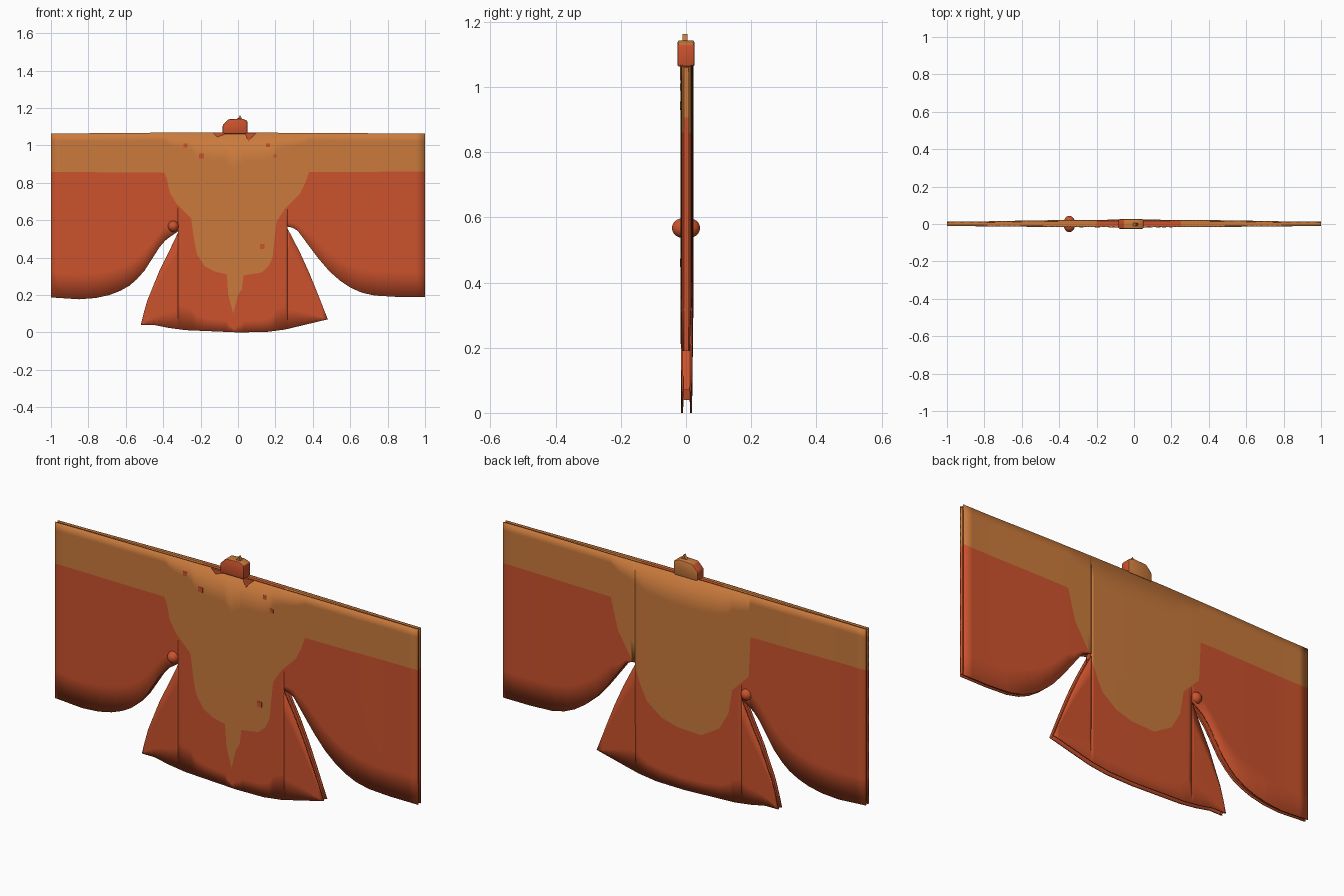
import bpy, bmesh, math

if "Cube" in bpy.data.objects:
    bpy.data.objects.remove(bpy.data.objects["Cube"])

def material(name, col):
    m = bpy.data.materials.new(name)
    m.diffuse_color = (*col, 1)
    m.use_nodes = True
    m.node_tree.nodes["Principled BSDF"].inputs["Base Color"].default_value = m.diffuse_color
    return m

red = material("robe red", (0.60, 0.085, 0.026))
tan = material("yoke ochre", (0.59, 0.195, 0.045))

# Profiles (x, z)
TOP = [(-1, 1.063), (-0.15, 1.07), (0.1, 1.068), (1, 1.063)]
SLEEVE_L = [(-1, .187), (-.85, .177), (-.76, .184), (-.687, .2), (-.63, .222), (-.58, .25), (-.54, .285),
            (-.5, .33), (-.42, .455), (-.39, .49), (-.365, .51), (-.32, .54)]
SLEEVE_R = [(.265, .565), (.29, .56), (.318, .545), (.37, .475), (.43, .395), (.49, .325), (.545, .277),
            (.6, .24), (.66, .213), (.73, .197), (.85, .19), (1, .19)]
SLIT_L = [(-.52, .04), (-.505, .1), (-.485, .17), (-.42, .33), (-.37, .43), (-.32, .535)]
SLIT_R = [(.265, .555), (.33, .43), (.38, .32), (.425, .21), (.48, .07)]
HEM = [(-.52, .04), (-.45, .04), (-.37, .024), (-.28, .012), (0, 0), (.15, .002),
       (.25, .015), (.33, .034), (.48, .07)]
YOKE_F = [(-1, .857), (-.395, .855), (-.38, .82), (-.366, .75), (-.33, .69), (-.25, .61), (-.236, .5), (-.22, .42),
          (-.18, .355), (-.125, .325), (-.06, .31), (-.052, .2), (-.025, .1), (0, .2), (.02, .23),
          (.03, .305), (.125, .32), (.16, .35), (.185, .4), (.195, .5), (.205, .59),
          (.25, .66), (.33, .74), (.36, .8), (.38, .857), (1, .86)]
YOKE_B = [(-1, .86), (-.37, .86), (-.36, .66), (-.27, .57), (-.25, .45), (-.2, .36), (-.1, .3),
          (.03, .305), (.12, .33), (.2, .39), (.23, .45), (.275, .56), (.36, .7), (.4, .855), (1, .86)]

def at(p, x):
    if x <= p[0][0]:
        return p[0][1]
    for (x0, z0), (x1, z1) in zip(p, p[1:]):
        if x <= x1:
            return z0 + (z1 - z0) * (x - x0) / (x1 - x0)
    return p[-1][1]

def depth(side, x, z):
    # the sheets bulge apart around the body
    b = max(0, 1 - (x / .85) ** 2) * (0.55 + 0.45 * min(1, z / .35))
    return -.009 - .005 * b if side < 0 else .010 + .010 * b

def add_object(name, bm, mats=(red, tan), smooth=True):
    bmesh.ops.remove_doubles(bm, verts=bm.verts, dist=1e-5)
    bmesh.ops.dissolve_degenerate(bm, edges=bm.edges, dist=1e-5)
    me = bpy.data.meshes.new(name)
    bm.to_mesh(me)
    bm.free()
    for m in mats:
        me.materials.append(m)
    ob = bpy.data.objects.new(name, me)
    bpy.context.collection.objects.link(ob)
    if smooth:
        bpy.ops.object.select_all(action='DESELECT')
        ob.select_set(True)
        bpy.context.view_layer.objects.active = ob
        bpy.ops.object.shade_smooth_by_angle(angle=math.radians(35))
    return ob

def strip(bm, side, xa, xb, upper, lower, mat, rows=5):
    knots = [round(-1 + .05 * i, 3) for i in range(41)]
    for p in (YOKE_F, YOKE_B, SLEEVE_L, SLEEVE_R, SLIT_L, SLIT_R, HEM, TOP):
        knots += [q[0] for q in p]
    xs = sorted({k for k in knots if xa <= k <= xb})
    cols = []
    for x in xs:
        u, l = upper(x), lower(x)
        cols.append([bm.verts.new((x, depth(side, x, z), z))
                     for z in (u + (l - u) * j / rows for j in range(rows + 1))])
    for a, b in zip(cols, cols[1:]):
        for j in range(rows):
            q = [a[j], a[j + 1], b[j + 1], b[j]]
            f = bm.faces.new(q if side < 0 else q[::-1])
            f.material_index = mat

# Front and back sheets of the robe
for name, side, yoke in (("robe_front", -1, YOKE_F), ("robe_back", 1, YOKE_B)):
    bm = bmesh.new()
    top = lambda x: at(TOP, x)
    for xa, xb, low in ((-1, -.32, SLEEVE_L), (-.32, .265, HEM), (.265, 1, SLEEVE_R)):
        bottom = lambda x: at(low, x)
        edge = lambda x: max(at(yoke, x), at(low, x))
        strip(bm, side, xa, xb, top, edge, 1)
        strip(bm, side, xa, xb, edge, bottom, 0)
    hem = lambda x: at(HEM, x)
    strip(bm, side, -.52, -.32, lambda x: at(SLIT_L, x), hem, 0)
    strip(bm, side, .265, .48, lambda x: at(SLIT_R, x), hem, 0)
    ob = add_object(name, bm)
    s = ob.modifiers.new("thickness", 'SOLIDIFY')
    s.thickness = .006
    s.offset = 0

# Inset seams closing the gap between the sheets
def seam(name, path, dx, dz, rule):
    bm = bmesh.new()
    pts = []
    for (x0, z0), (x1, z1) in zip(path, path[1:]):
        n = max(1, int(math.hypot(x1 - x0, z1 - z0) / .05))
        pts += [(x0 + (x1 - x0) * i / n, z0 + (z1 - z0) * i / n) for i in range(n)]
    pts.append(path[-1])
    rows = [[bm.verts.new((x + dx, depth(s, x, z), z + dz)) for s in (-1, 1)] for x, z in pts]
    for a, b, (x, z) in zip(rows, rows[1:], pts):
        bm.faces.new((a[0], a[1], b[1], b[0])).material_index = rule(x, z)
    add_object(name, bm)

by_height = lambda x, z: 1 if z > .86 else 0
seam("shoulder_seam", TOP, 0, -.006, lambda x, z: 0 if abs(x) < .25 else 1)
seam("left_cuff_seam", [(-1, .187), (-1, 1.06)], .008, 0, by_height)
seam("right_cuff_seam", [(1, .19), (1, 1.06)], -.008, 0, by_height)
seam("left_sleeve_seam", SLEEVE_L, 0, .008, by_height)
seam("right_sleeve_seam", SLEEVE_R, 0, .008, by_height)
seam("left_slit_seam", SLIT_L, .008, 0, by_height)
seam("right_slit_seam", SLIT_R, -.008, 0, by_height)

# Extruded plate from an x-z outline
def prism(name, pts, y0, y1, rule, bevel=0):
    bm = bmesh.new()
    a = [bm.verts.new((x, y0, z)) for x, z in pts]
    b = [bm.verts.new((x, y1, z)) for x, z in pts]
    bm.faces.new(a)
    bm.faces.new(b[::-1])
    for i in range(len(pts)):
        j = (i + 1) % len(pts)
        bm.faces.new((a[j], a[i], b[i], b[j]))
    if bevel:
        bmesh.ops.bevel(bm, geom=bm.edges[:], offset=bevel, segments=2, affect='EDGES', profile=.5)
    bmesh.ops.recalc_face_normals(bm, faces=bm.faces)
    for f in bm.faces:
        f.material_index = rule(f.normal)
    return add_object(name, bm)

# Collar block: red front and ends, ochre top and back
prism("collar", [(-.082, 1.062), (.05, 1.062), (.05, 1.132), (.02, 1.143), (-.05, 1.14), (-.082, 1.108)],
      -.026, .026, lambda n: 1 if n.z > .75 or n.y > .6 else 0, .006)
prism("collar_tip", [(-.012, 1.135), (.024, 1.135), (.016, 1.152), (.011, 1.163), (.004, 1.15)],
      -.011, .005, lambda n: 1)

# Red marks around the neck and on the yoke front
marks = [(-.28, 1.0, .011), (-.195, .943, .013), (.16, 1.0, .01), (.198, .943, .009), (.13, .46, .013)]
for i, (x, z, r) in enumerate(marks):
    y = depth(-1, x, z) - .003
    prism("red_mark_%d" % i, [(x - r, z - r), (x + r, z - r), (x + r, z + r), (x - r, z + r)],
          y - .0015, y + .001, lambda n: 0)
y = depth(-1, 0, 1) - .003
prism("neck_trim", [(-.135, 1.068), (-.11, 1.045), (-.07, 1.06), (.04, 1.06), (.055, 1.02),
                    (.075, 1.045), (.1, 1.067)], y - .0015, y + .001, lambda n: 0)

# Side toggle that pokes through both sheets
bm = bmesh.new()
bmesh.ops.create_uvsphere(bm, u_segments=24, v_segments=16, radius=1)
for v in bm.verts:
    # squarish rounding along the depth axis
    v.co.y = math.copysign(abs(v.co.y) ** .8, v.co.y) * .043
    v.co.x = v.co.x * .03 - .346
    v.co.z = v.co.z * .031 + .567
add_object("side_toggle", bm)
